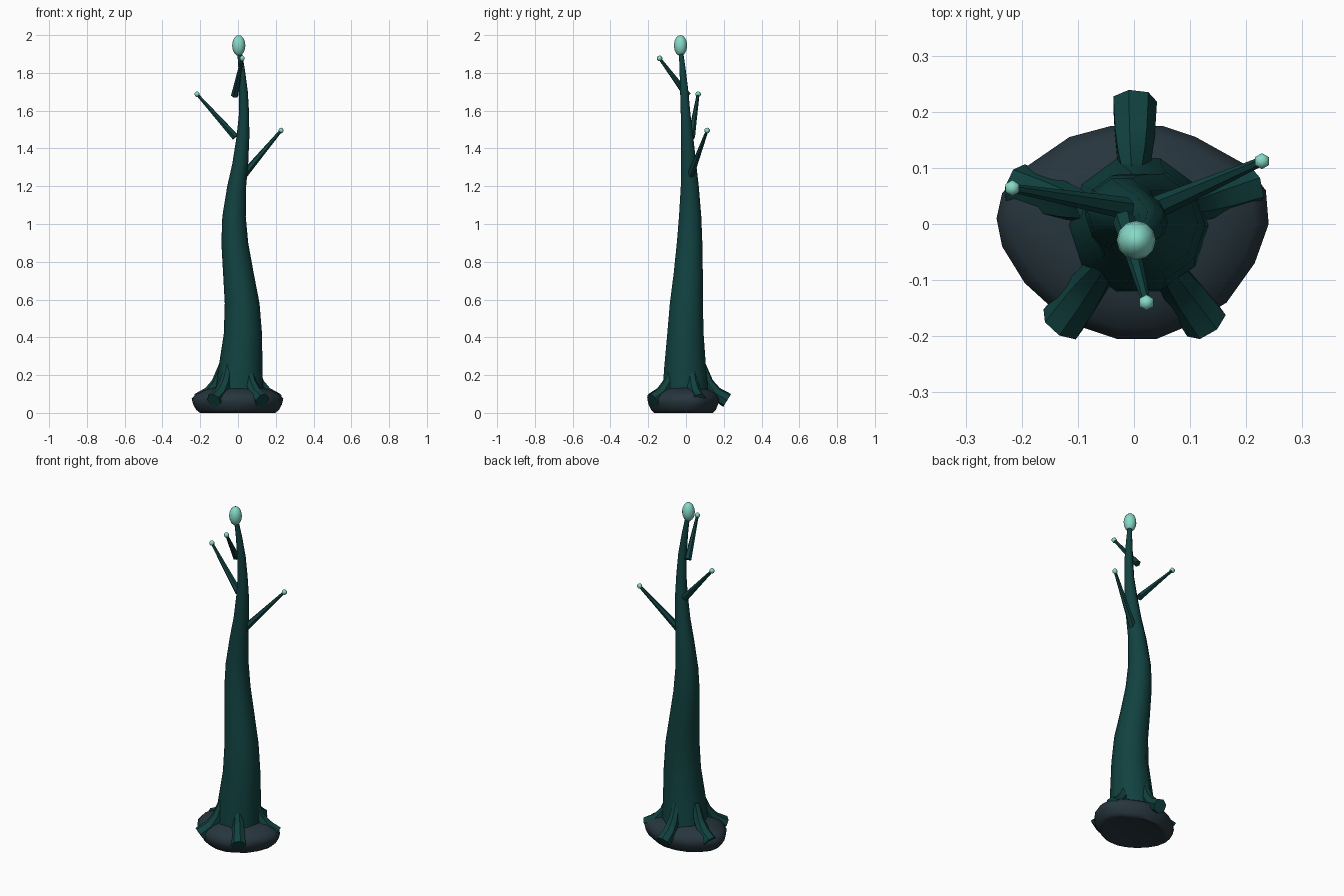
import bpy, bmesh, math
from mathutils import Vector

if "Cube" in bpy.data.objects:
    bpy.data.objects.remove(bpy.data.objects["Cube"])


def material(name, rgb):
    m = bpy.data.materials.new(name)
    m.diffuse_color = (*rgb, 1)
    m.use_nodes = True
    m.node_tree.nodes["Principled BSDF"].inputs["Base Color"].default_value = m.diffuse_color
    return m


BARK = material("dark teal bark", (0.0055, 0.054, 0.051))
STONE = material("slate stone", (0.02, 0.036, 0.047))
GLOW = material("pale mint", (0.24, 0.70, 0.57))


def finish(bm, name, mat, angle=50):
    bmesh.ops.recalc_face_normals(bm, faces=bm.faces)
    me = bpy.data.meshes.new(name)
    bm.to_mesh(me)
    bm.free()
    ob = bpy.data.objects.new(name, me)
    bpy.context.collection.objects.link(ob)
    me.materials.append(mat)
    bpy.ops.object.select_all(action='DESELECT')
    ob.select_set(True)
    bpy.context.view_layer.objects.active = ob
    bpy.ops.object.shade_smooth_by_angle(angle=math.radians(angle))
    return ob


def loft(bm, rings):
    loops = [[bm.verts.new(p) for p in r] for r in rings]
    n = len(loops[0])
    for a, b in zip(loops, loops[1:]):
        for i in range(n):
            j = (i + 1) % n
            bm.faces.new((a[i], a[j], b[j], b[i]))
    bm.faces.new(loops[0][::-1])
    bm.faces.new(loops[-1])


def tube(name, pts, sides, mat, level=False):
    """Tapered tube through (x, y, z, radius) points."""
    c = [Vector(p[:3]) for p in pts]
    rings = []
    for k, p in enumerate(pts):
        d = (c[min(k + 1, len(c) - 1)] - c[max(k - 1, 0)]).normalized()
        if level:
            d = Vector((0, 0, 1))
        u = d.cross(Vector((0, 1, 0)) if abs(d.z) > 0.95 else Vector((0, 0, 1))).normalized()
        v = d.cross(u)
        rings.append([c[k] + p[3] * (math.cos(t) * u + math.sin(t) * v)
                      for t in (2 * math.pi * i / sides for i in range(sides))])
    bm = bmesh.new()
    loft(bm, rings)
    return finish(bm, name, mat)


def bead(name, center, r, rz, seg, rings):
    bm = bmesh.new()
    bmesh.ops.create_uvsphere(bm, u_segments=seg, v_segments=rings, radius=1)
    for v in bm.verts:
        v.co = Vector((v.co.x * r, v.co.y * r, v.co.z * rz)) + Vector(center)
    return finish(bm, name, GLOW, 80)


# Flattened, slightly irregular stone base
outline = [(0.24, 0.0), (0.235, 0.06), (0.20, 0.105), (0.11, 0.155), (0.05, 0.175),
           (-0.04, 0.175), (-0.115, 0.155), (-0.195, 0.10), (-0.235, 0.055),
           (-0.245, 0.01), (-0.235, -0.04), (-0.195, -0.105), (-0.14, -0.155),
           (-0.09, -0.185), (-0.03, -0.205), (0.04, -0.205), (0.10, -0.18),
           (0.165, -0.14), (0.215, -0.07)]
profile = [(0.002, 0.78), (0.0, 0.82), (0.015, 0.9), (0.045, 0.97), (0.075, 1.0),
           (0.10, 0.9), (0.122, 0.72), (0.134, 0.5)]
bm = bmesh.new()
loft(bm, [[(x * s, y * s, z) for x, y in outline] for z, s in profile])
finish(bm, "stone_base", STONE, 60)

# Winding trunk
tube("trunk", [
    (0.005, 0.0, 0.05, 0.13), (0.012, -0.005, 0.22, 0.118), (0.026, -0.003, 0.42, 0.101),
    (0.022, 0.002, 0.58, 0.092), (0.002, 0.012, 0.74, 0.081), (-0.017, 0.019, 0.90, 0.071),
    (-0.021, 0.022, 1.04, 0.062), (-0.007, 0.02, 1.20, 0.050), (0.012, 0.014, 1.32, 0.042),
    (0.026, 0.006, 1.46, 0.034), (0.032, -0.002, 1.58, 0.027), (0.029, -0.009, 1.70, 0.023),
    (0.019, -0.018, 1.82, 0.017), (0.006, -0.028, 1.93, 0.011)], 10, BARK, True)

# Five flaring roots
for i in range(5):
    a = math.radians(90 + 72 * i)
    path = [(0.085, 0.25, 0.022), (0.115, 0.16, 0.031), (0.155, 0.105, 0.037), (0.218, 0.066, 0.041)]
    tube(f"root_{i + 1}", [(r * math.cos(a), r * math.sin(a), z, w) for r, z, w in path], 7, BARK)

# Three branches, each with a bead at its tip
branches = [((0.03, 0.025, 1.26), (0.228, 0.112, 1.495), 0.021),
            ((-0.014, 0.028, 1.46), (-0.217, 0.064, 1.687), 0.020),
            ((-0.018, 0.008, 1.68), (0.022, -0.14, 1.877), 0.020)]
for i, (base, tip, r) in enumerate(branches):
    mid = Vector(base).lerp(Vector(tip), 0.5)
    tube(f"branch_{i + 1}", [(*base, r), (*mid, r * 0.68), (*tip, r * 0.38)], 6, BARK)
    bead(f"branch_bead_{i + 1}", tip, 0.015, 0.015, 6, 5)

# Bulb on the crown
bead("crown_bulb", (0.004, -0.029, 1.945), 0.035, 0.055, 12, 8)
